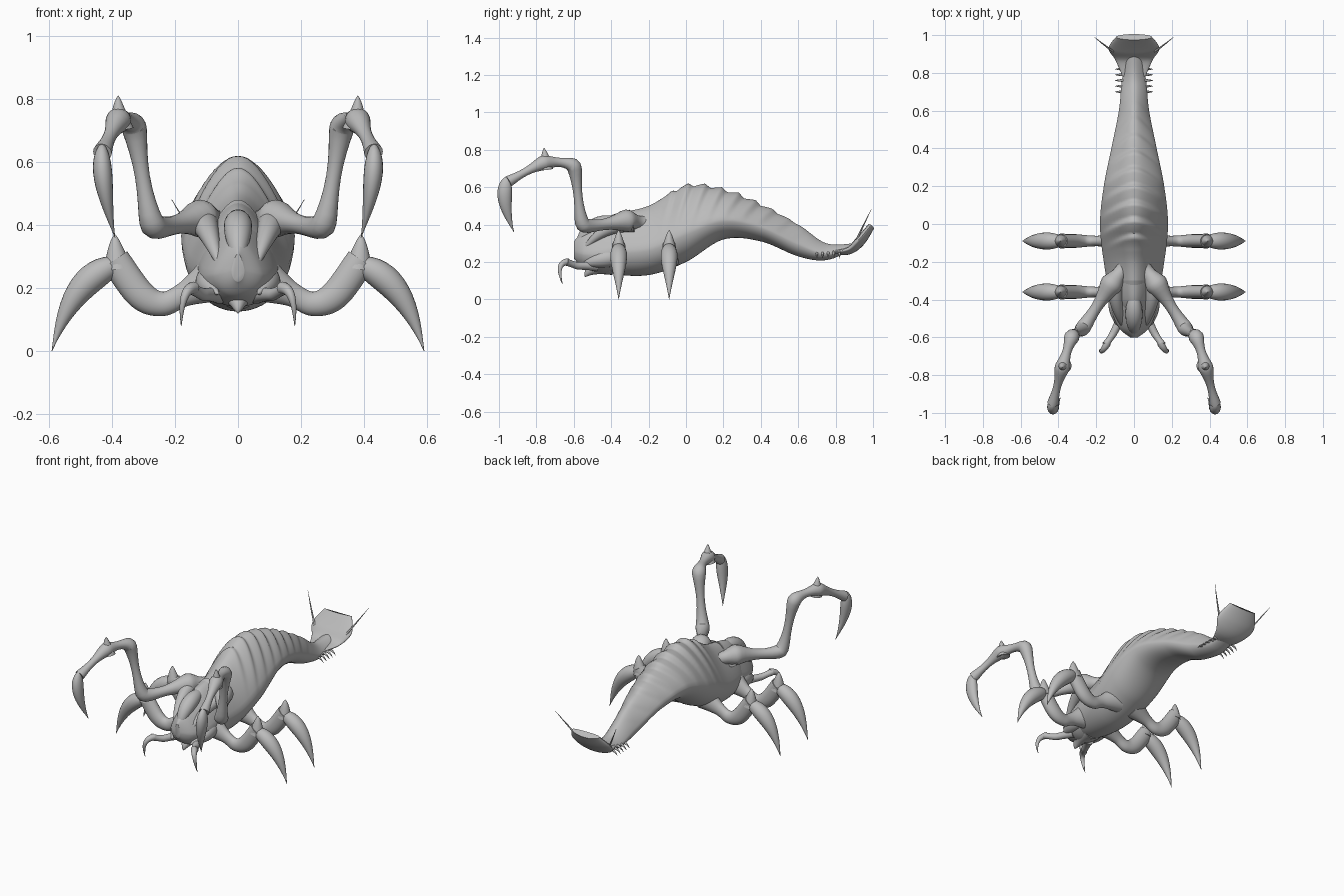
import bpy, bmesh, math
from mathutils import Vector

cube = bpy.data.objects.get("Cube")
if cube:
    bpy.data.objects.remove(cube)

GREY = (0.5, 0.5, 0.5, 1)
mat = bpy.data.materials.new("chitin grey")
mat.use_nodes = True
mat.diffuse_color = GREY
mat.node_tree.nodes["Principled BSDF"].inputs["Base Color"].default_value = GREY

ACROSS = Vector((1, 0, 0))
ALONG = Vector((0, 1, 0))


def spline(points, steps, tension):
    """Yield (position in segment, values) along a cardinal spline through the points."""
    padded = [points[0], *points, points[-1]]
    for before, start, end, after in zip(padded, padded[1:], padded[2:], padded[3:]):
        for step in range(steps):
            t = step / steps
            ease = t * t * (3 - 2 * t)
            leave = t * (1 - t) ** 2 * tension
            arrive = t * t * (t - 1) * tension
            yield t, [b + (c - b) * ease + (c - a) * leave + (d - b) * arrive
                      for a, b, c, d in zip(before, start, end, after)]
    yield 0, list(points[-1])


def skin(name, rings, mirrored):
    """Join rings of points into a capped, smooth shaded surface."""
    bm = bmesh.new()
    loops = [[bm.verts.new(co) for co in ring] for ring in rings]
    for low, high in zip(loops, loops[1:]):
        for i in range(len(low)):
            bm.faces.new((low[i - 1], low[i], high[i], high[i - 1]))
    bm.faces.new(loops[0])
    bm.faces.new(loops[-1])
    bmesh.ops.recalc_face_normals(bm, faces=bm.faces)
    mesh = bpy.data.meshes.new(name)
    bm.to_mesh(mesh)
    bm.free()
    mesh.materials.append(mat)
    obj = bpy.data.objects.new(name, mesh)
    bpy.context.collection.objects.link(obj)
    if mirrored:
        obj.modifiers.new("mirror", "MIRROR")
    bpy.ops.object.select_all(action="DESELECT")
    obj.select_set(True)
    bpy.context.view_layer.objects.active = obj
    bpy.ops.object.shade_smooth_by_angle(angle=math.radians(50))


def tube(name, path, axis, flat=1, mirrored=True, cup=0, sides=20):
    """Sweep an ellipse along (centre, radius) pairs; flat scales it off the axis."""
    rings = []
    for i, (centre, radius) in enumerate(path):
        ahead = path[min(i + 1, len(path) - 1)][0]
        tangent = (ahead - path[max(i - 1, 0)][0]).normalized()
        u = (axis - tangent * axis.dot(tangent)).normalized()
        v = tangent.cross(u) * flat
        ring = []
        for k in range(sides):
            angle = math.tau * k / sides
            side = radius * math.cos(angle)
            lift = Vector((0, 0, cup * side * side))
            ring.append(centre + u * side + v * radius * math.sin(angle) + lift)
        rings.append(ring)
    skin(name, rings, mirrored)


def limb(name, joints, axis, waist=0.4, tension=0.25, **options):
    """Bones through (x, y, z, radius) joints, thinner between the joints."""
    path = [(Vector(p[:3]), p[3] * (1 - waist * math.sin(math.pi * t) ** 2))
            for t, p in spline(joints, 10, tension)]
    tube(name, path, axis, **options)


def horn(t):
    return (1 - t) ** 0.7


def leaf(t):
    return math.sin(math.pi * t ** 0.7)


def spike(name, root, bend, tip, width, axis, shape=horn, **options):
    """Pointed piece along a curve that is pulled towards bend."""
    root, bend, tip = Vector(root), Vector(bend), Vector(tip)
    path = []
    for i in range(17):
        t = i / 16
        centre = root.lerp(bend, t).lerp(bend.lerp(tip, t), t)
        path.append((centre, max(width * shape(t), 0.001)))
    tube(name, path, axis, **options)


def trunk(name, stations, plates=0, sides=48):
    """Egg-shaped sections (y, top, bottom, half width) with overlapping back plates."""
    first, last, pitch = -0.14, 0.66, 0.09
    rings = []
    for _, (y, top, bottom, width) in spline(stations, 24, 0.5):
        middle = bottom + 0.4 * (top - bottom)
        ring = []
        for k in range(sides):
            angle = math.tau * k / sides
            c, s = math.cos(angle), math.sin(angle)
            upper = max(s, 0)
            height = top - middle if s > 0 else middle - bottom
            # Each plate swells backwards and slopes down behind its curved rim
            phase = (y + pitch * (1 - upper) - first) / pitch % 1
            swell = min(phase / 0.7, (1 - phase) / 0.3) - 0.6
            fade = max(0, min(1, (y - first) / pitch, (last - y) / 0.3))
            rise = plates * fade * swell * upper
            reach = width * c * (1 - 0.4 * upper)
            ring.append((reach + rise * c, y, middle + height * s + rise * s))
        rings.append(ring)
    skin(name, rings, False)


# Thorax and plated abdomen, narrowing into the tail
trunk("body", [
    (-.5, .38, .2, .05), (-.4, .45, .14, .12), (-.2, .5, .13, .16),
    (0, .61, .2, .18), (.2, .59, .32, .16), (.4, .51, .31, .12),
    (.6, .4, .23, .08), (.75, .3, .21, .065), (.9, .3, .27, .04)], plates=0.02)

# Head with a ridged snout, jaw, cheeks and sloping shield edges
trunk("head", [(-.3, .48, .16, .13), (-.45, .41, .14, .12),
               (-.55, .36, .17, .08), (-.6, .31, .22, .02)])
spike("snout_ridge", (0, -.34, .42), (0, -.56, .42), (0, -.59, .22), .045, ACROSS,
      leaf, mirrored=False)
spike("lower_jaw", (0, -.4, .19), (0, -.51, .18), (0, -.54, .12), .06, ACROSS,
      mirrored=False)
spike("cheek", (.05, -.3, .24), (.12, -.45, .22), (.06, -.57, .18), .05, ACROSS, leaf)
spike("shield_edge", (.11, -.28, .41), (.1, -.45, .4), (.05, -.56, .25), .05, ACROSS)

# Hooked mandibles
limb("mandible", [(.06, -.48, .18, .03), (.11, -.58, .18, .02), (.15, -.64, .2, .02)],
     ACROSS, waist=0.1)
spike("mandible_hook", (.14, -.63, .2), (.18, -.7, .2), (.18, -.66, .08), .02, ACROSS)

# Raised grasping arms, growing out of the thorax
limb("grasping_arm", [
    (.03, -.2, .4, .06), (.12, -.32, .42, .06), (.27, -.55, .4, .04),
    (.33, -.6, .71, .04), (.38, -.76, .73, .04), (.43, -.95, .63, .03)], ACROSS)
spike("arm_spur", (.37, -.75, .7), (.38, -.75, .75), (.38, -.76, .81), .04, ACROSS)
spike("arm_claw", (.43, -.95, .66), (.44, -1, .55), (.39, -.92, .36), .03, ACROSS,
      leaf, flat=1.3)

# Two pairs of walking legs with sickle-shaped ends
for name, y in (("front", -.36), ("rear", -.09)):
    limb(f"{name}_leg", [(.07, y, .23, .06), (.17, y, .18, .03), (.24, y, .15, .03),
                         (.31, y, .18, .036), (.39, y, .29, .036)],
         ALONG, waist=0, tension=0.5, flat=1.3)
    spike(f"{name}_leg_blade", (.35, y, .28), (.52, y, .26), (.59, y, 0), .045,
          ALONG, leaf)
    spike(f"{name}_leg_spur", (.38, y, .26), (.39, y, .32), (.39, y, .37), .04,
          ALONG, flat=1.1)

# Cupped tail fan with a long bristle on each side
limb("tail_fan", [(0, .78, .25, .06), (0, .87, .26, .1), (0, .93, .31, .135),
                  (0, .99, .39, .095)],
     ACROSS, waist=0, tension=0.5, flat=0.2, mirrored=False, cup=0.9, sides=32)
spike("tail_bristle", (.09, .9, .29), (.15, .94, .38), (.21, .99, .48), .007, ALONG,
      sides=8)

# Row of barbs below each side of the tail
for i in range(5):
    y = 0.7 + 0.03 * i
    spike(f"tail_barb_{i + 1}", (.04, y, .25), (.08, y, .25), (.1, y, .22), .01, ALONG,
          sides=8)
